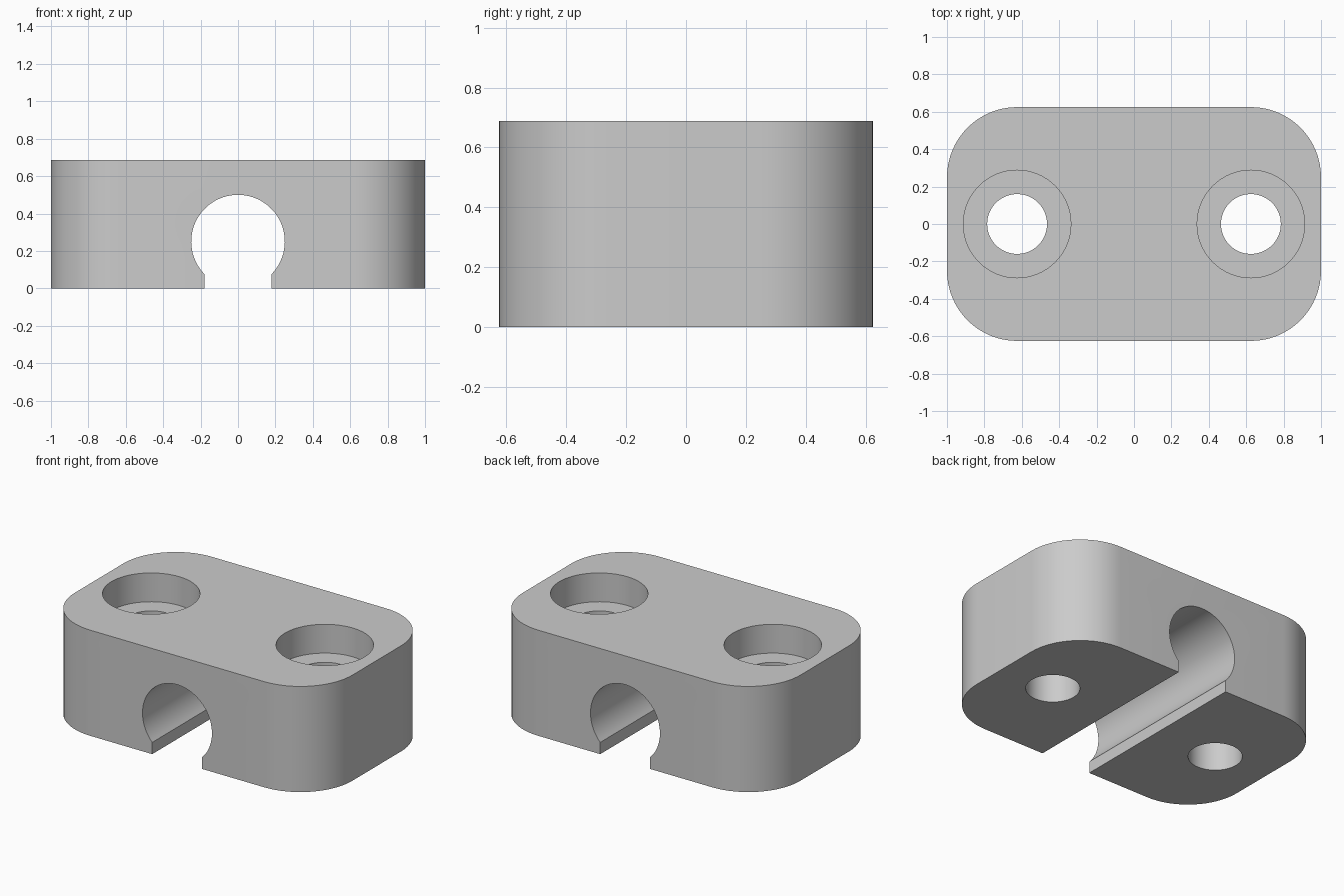
import bpy
import bmesh
from math import sin, cos, pi, radians, asin
from mathutils import Matrix, Vector

cube = bpy.data.objects.get("Cube")
if cube:
    bpy.data.objects.remove(cube, do_unlink=True)

HALF_X, HALF_Y, HEIGHT = 1.0, 0.625, 0.6875
CORNER = 0.375
HOLE_X, HOLE_R, BORE_R, BORE_FLOOR = 0.625, 0.16, 0.2875, 0.5
CHANNEL_R, SLOT = 0.25, 0.18

grey = bpy.data.materials.new("plain grey")
grey.use_nodes = True
colour = (0.6, 0.6, 0.6, 1)
grey.diffuse_color = colour
grey.node_tree.nodes["Principled BSDF"].inputs["Base Color"].default_value = colour


def arc(cx, cy, r, start, end, steps):
    angles = [start + (end - start) * i / steps for i in range(steps + 1)]
    return [(cx + r * cos(a), cy + r * sin(a)) for a in angles]


def prism(name, profile, low, high, matrix=Matrix()):
    """Extrude a closed 2D profile from low to high along its own z."""
    bm = bmesh.new()
    face = bm.faces.new([bm.verts.new((x, y, low)) for x, y in profile])
    result = bmesh.ops.extrude_face_region(bm, geom=[face])
    top = [v for v in result["geom"] if isinstance(v, bmesh.types.BMVert)]
    bmesh.ops.translate(bm, verts=top, vec=Vector((0, 0, high - low)))
    bmesh.ops.recalc_face_normals(bm, faces=bm.faces)
    bm.transform(matrix)
    mesh = bpy.data.meshes.new(name)
    bm.to_mesh(mesh)
    bm.free()
    mesh.materials.append(grey)
    obj = bpy.data.objects.new(name, mesh)
    bpy.context.collection.objects.link(obj)
    return obj


# Block with rounded vertical corners
outline = []
for i, (sx, sy) in enumerate([(1, 1), (-1, 1), (-1, -1), (1, -1)]):
    outline += arc(sx * (HALF_X - CORNER), sy * (HALF_Y - CORNER), CORNER,
                   i * pi / 2, (i + 1) * pi / 2, 16)
block = prism("clamp_block", outline, 0, HEIGHT)

# Keyhole channel running front to back, open at the bottom
join = asin(SLOT / CHANNEL_R)
keyhole = arc(0, CHANNEL_R, CHANNEL_R, join - pi / 2, 1.5 * pi - join, 56)
keyhole += [(-SLOT, -0.1), (SLOT, -0.1)]
cutters = [prism("channel_cutter", keyhole, -1, 1, Matrix.Rotation(pi / 2, 4, "X"))]

# Counterbored screw holes
for side, x in (("left", HOLE_X), ("right", -HOLE_X)):
    for part, r, low in (("hole", HOLE_R, -0.1), ("bore", BORE_R, BORE_FLOOR)):
        circle = arc(x, 0, r, 0, 2 * pi, 64)[:-1]
        cutters.append(prism(f"{side}_{part}_cutter", circle, low, 1))

# Cut everything from the block
bpy.ops.object.select_all(action="DESELECT")
bpy.context.view_layer.objects.active = block
block.select_set(True)
for cutter in cutters:
    mod = block.modifiers.new(cutter.name, "BOOLEAN")
    mod.operation = "DIFFERENCE"
    mod.solver = "EXACT"
    mod.object = cutter
    bpy.ops.object.modifier_apply(modifier=mod.name)
    bpy.data.objects.remove(cutter, do_unlink=True)

bpy.ops.object.shade_smooth_by_angle(angle=radians(30))
